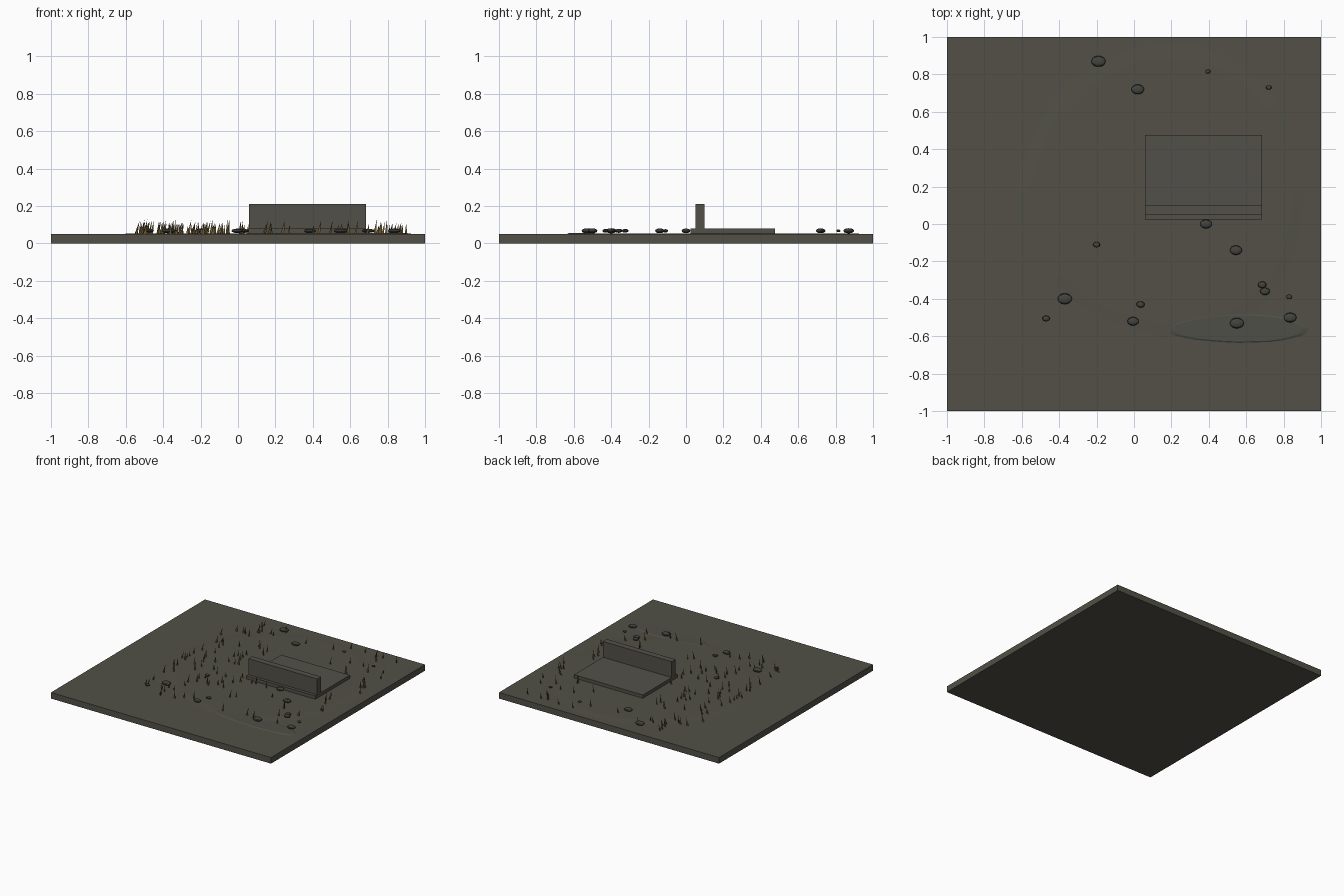
import bpy, bmesh, math, random
from mathutils import Matrix, Vector

if "Cube" in bpy.data.objects:
    bpy.data.objects.remove(bpy.data.objects["Cube"])

random.seed(7)


def material(name, rgb):
    m = bpy.data.materials.new(name)
    m.diffuse_color = (*rgb, 1)
    m.use_nodes = True
    m.node_tree.nodes["Principled BSDF"].inputs["Base Color"].default_value = m.diffuse_color
    return m


EARTH = material("dull earth", (0.085, 0.081, 0.062))
SILT = material("grey silt", (0.078, 0.077, 0.064))
CONCRETE = material("weathered concrete", (0.084, 0.081, 0.066))
STONE = material("dark stone", (0.056, 0.058, 0.050))
STRAW = material("dry straw", (0.15, 0.095, 0.03))
BROWN = material("brown grass", (0.085, 0.06, 0.025))


def finish(bm, name, *mats):
    mesh = bpy.data.meshes.new(name)
    bm.to_mesh(mesh)
    bm.free()
    for m in mats:
        mesh.materials.append(m)
    ob = bpy.data.objects.new(name, mesh)
    bpy.context.collection.objects.link(ob)
    return ob


def box(name, lo, hi, mat):
    lo, hi = Vector(lo), Vector(hi)
    bm = bmesh.new()
    size = Matrix.Diagonal((*(hi - lo), 1))
    bmesh.ops.create_cube(bm, size=1, matrix=Matrix.Translation((lo + hi) / 2) @ size)
    return finish(bm, name, mat)


def patch(name, centre, radii, top, mat, sides=28):
    """Thin irregular disc lying on the ground."""
    bm = bmesh.new()
    rim = []
    for i in range(sides):
        a = 2 * math.pi * i / sides
        r = 1 - 0.05 * (1 + math.sin(3 * a + 1)) / 2 - random.uniform(0, 0.03)
        rim.append(bm.verts.new((centre[0] + radii[0] * r * math.cos(a),
                                 centre[1] + radii[1] * r * math.sin(a), 0.0495)))
    crown = [bm.verts.new((centre[0] + (v.co.x - centre[0]) * 0.9,
                           centre[1] + (v.co.y - centre[1]) * 0.9, top)) for v in rim]
    for i in range(sides):
        j = (i + 1) % sides
        bm.faces.new((rim[i], rim[j], crown[j], crown[i]))
    bm.faces.new(crown)
    return finish(bm, name, mat)


# Ground and soil patches
box("ground_slab", (-1, -1, 0), (1, 1, 0.05), EARTH)
patch("soil_patch", (0.16, 0.17), (0.81, 0.82), 0.053, EARTH)
patch("silt_patch", (0.56, -0.56), (0.4, 0.08), 0.0545, SILT)

# Foundation with one remaining wall
box("foundation", (0.06, 0.025, 0.045), (0.685, 0.475, 0.08), CONCRETE)
box("standing_wall", (0.06, 0.05, 0.075), (0.685, 0.10, 0.21), CONCRETE)

# Flattened stones: x, y, radius
STONES = [(-0.19, 0.87, .038), (0.02, 0.72, .034), (0.395, 0.815, .014), (0.72, 0.73, .015),
          (0.385, 0.0, .031), (-0.2, -0.11, .019), (0.545, -0.14, .033), (-0.37, -0.4, .038),
          (-0.47, -0.505, .020), (-0.005, -0.52, .030), (0.035, -0.43, .022),
          (0.685, -0.325, .023), (0.70, -0.36, .026), (0.83, -0.39, .016),
          (0.835, -0.5, .034), (0.55, -0.53, .037)]
bm = bmesh.new()
for x, y, r in STONES:
    m = Matrix.Translation((x, y, 0.067)) @ Matrix.Diagonal((r, r * 0.77, 0.004 + r * 0.26, 1))
    bmesh.ops.create_uvsphere(bm, u_segments=16, v_segments=6, radius=1, matrix=m)
finish(bm, "stones", STONE)

# Dry grass: flat upright blades facing front, tips leaning right
bm = bmesh.new()
count = 0
while count < 130:
    x, y = random.uniform(-0.55, 0.9), random.uniform(-0.58, 0.92)
    if x > -0.05 and random.random() < 0.35:
        continue
    if 0.03 < x < 0.71 and 0.0 < y < 0.5:
        continue
    w, h = random.uniform(0.005, 0.009), random.uniform(0.045, 0.075)
    lean = random.uniform(0.0, 0.018)
    low = [bm.verts.new((x + s * w, y, 0.05)) for s in (-1, 1)]
    tip = bm.verts.new((x + lean, y, 0.053 + h))
    bm.faces.new((*low, tip)).material_index = count % 3 == 0
    count += 1
finish(bm, "dry_grass", STRAW, BROWN)
